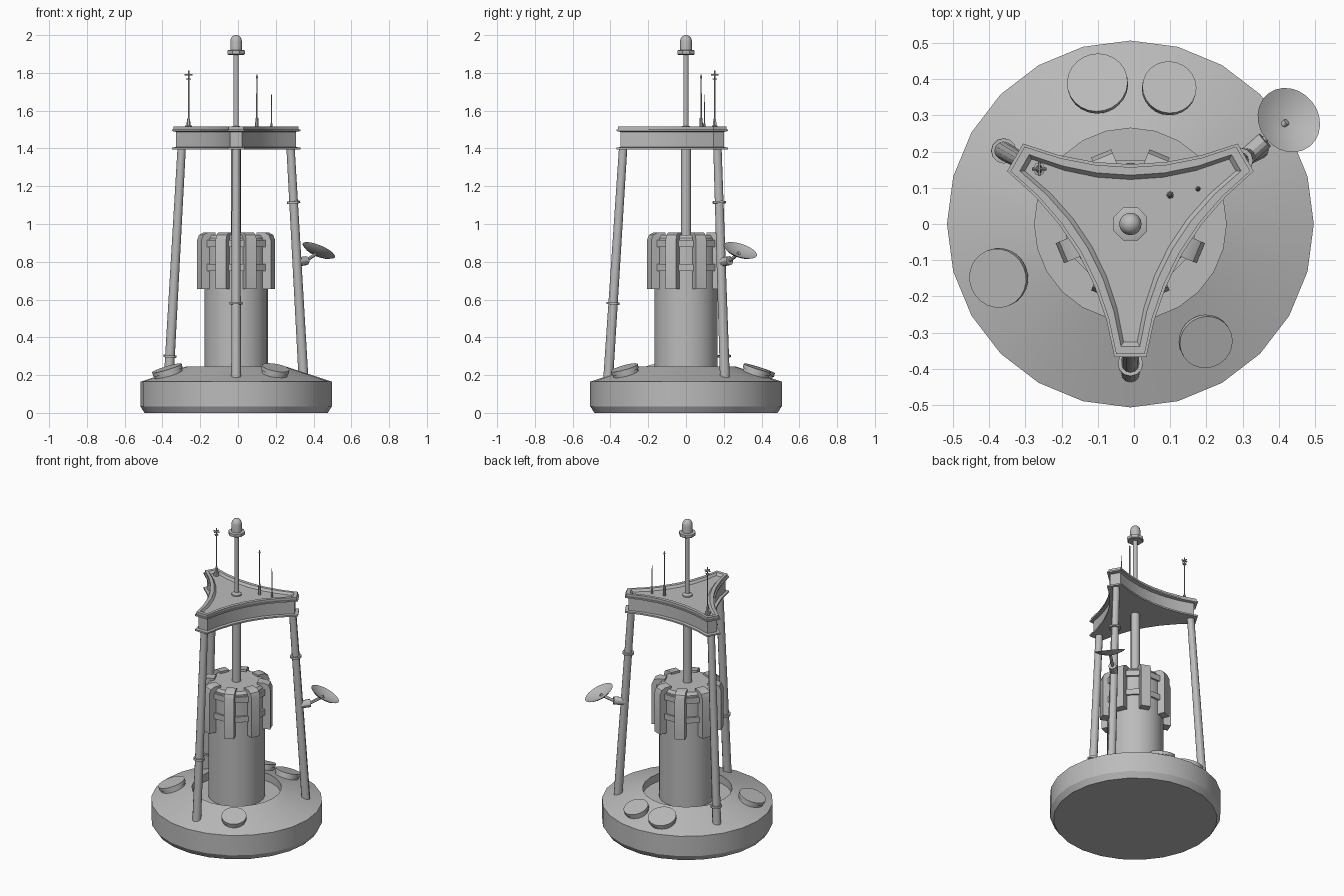
import bpy, bmesh
from math import sin, cos, pi, radians
from mathutils import Vector, Matrix

cube = bpy.data.objects.get("Cube")
if cube:
    bpy.data.objects.remove(cube, do_unlink=True)

CX = -0.01  # buoy axis, shifted by the overhanging dish
parts = []

grey = bpy.data.materials.new("light_grey")
grey.use_nodes = True
grey.diffuse_color = (0.5, 0.5, 0.5, 1)
grey.node_tree.nodes["Principled BSDF"].inputs["Base Color"].default_value = (0.5, 0.5, 0.5, 1)


def polar(r, deg, z=0.0):
    """Point around the buoy axis."""
    return Vector((CX + r * cos(radians(deg)), r * sin(radians(deg)), z))


def finish(name, bm, matrix=None):
    bmesh.ops.recalc_face_normals(bm, faces=bm.faces)
    if matrix:
        bm.transform(matrix)
    mesh = bpy.data.meshes.new(name)
    bm.to_mesh(mesh)
    bm.free()
    mesh.materials.append(grey)
    obj = bpy.data.objects.new(name, mesh)
    bpy.context.collection.objects.link(obj)
    parts.append(obj)
    return obj


def loft(name, loops, matrix=None):
    """Skin a stack of equal-length loops and cap both ends."""
    bm = bmesh.new()
    rings = [[bm.verts.new(p) for p in loop] for loop in loops]
    n = len(rings[0])
    for a, b in zip(rings, rings[1:]):
        for i in range(n):
            j = (i + 1) % n
            bm.faces.new((a[i], a[j], b[j], b[i]))
    bm.faces.new(rings[0])
    bm.faces.new(rings[-1])
    return finish(name, bm, matrix)


def lathe(name, profile, at=(CX, 0, 0), axis=(0, 0, 1), sides=24, phase=0.0):
    """Revolve (radius, height) pairs around an axis through a point."""
    loops = [[(r * cos(phase + 2 * pi * i / sides), r * sin(phase + 2 * pi * i / sides), z)
              for i in range(sides)] for r, z in profile]
    turn = Matrix.Identity(4)
    if Vector(axis).xy.length > 1e-5:
        turn = Vector(axis).to_track_quat('Z', 'Y').to_matrix().to_4x4()
    return loft(name, loops, Matrix.Translation(at) @ turn)


def rod(name, a, b, r1, r2=None, sides=12):
    a, b = Vector(a), Vector(b)
    return lathe(name, [(r1, 0), (r2 or r1, (b - a).length)], a, b - a, sides)


# Float hull with a shallow well around the body
lathe("float_hull", [(0.485, 0), (0.507, 0.035), (0.507, 0.165), (0.265, 0.245),
                     (0.265, 0.195), (0.16, 0.195)])

# Central body and its cage of bands and ribs
lathe("central_body", [(0.168, 0.19), (0.168, 0.925), (0.155, 0.942)])
for name, z in (("lower_band", 0.75), ("upper_band", 0.878)):
    lathe(name, [(0.16, z), (0.192, z), (0.192, z + 0.037), (0.16, z + 0.037)],
          sides=8, phase=pi / 8)
rib = [(0.16, 0.657), (0.211, 0.657), (0.211, 0.915), (0.2, 0.942), (0.175, 0.955),
       (0.13, 0.955), (0.13, 0.935), (0.16, 0.93)]
for k in range(8):
    loft("body_rib", [[(r, side * 0.03, z) for r, z in rib] for side in (-1, 1)],
         Matrix.Translation((CX, 0, 0)) @ Matrix.Rotation(pi / 8 + k * pi / 4, 4, 'Z'))

# Central mast and lamp
lathe("lower_mast", [(0.027, 0.93), (0.027, 1.4)], sides=16)
lathe("mast_collar", [(0.03, 1.495), (0.03, 1.512), (0.016, 1.52)], sides=16)
lathe("upper_mast", [(0.0135, 1.49), (0.0135, 1.91)], sides=16)
lathe("lamp_flange", [(0.045, 1.896), (0.05, 1.9), (0.05, 1.918), (0.045, 1.92)],
      sides=8, phase=pi / 8)
lathe("lamp", [(0.031, 1.915), (0.031, 1.968), (0.027, 1.984), (0.018, 1.995), (0.006, 2.0)],
      sides=16)


# Three-pointed platform with concave sides
def platform_loop(inset, z):
    tip, half, waist = 0.368 - inset, 0.044 - inset * 0.6, 0.165 - inset
    loop = []
    for k in range(3):
        ang = 30 + 120 * k
        start = Matrix.Rotation(radians(ang), 3, 'Z') @ Vector((tip, half, 0))
        end = Matrix.Rotation(radians(ang + 120), 3, 'Z') @ Vector((tip, -half, 0))
        mid = polar(waist, ang + 60) - Vector((CX, 0, 0))
        control = 2 * mid - (start + end) / 2
        loop.append(Matrix.Rotation(radians(ang), 3, 'Z') @ Vector((tip, -half, 0)))
        for i in range(7):
            t = i / 6
            loop.append(start * (1 - t) ** 2 + control * 2 * t * (1 - t) + end * t * t)
        loop.pop()
    return [(p.x + CX, p.y, z) for p in loop]


loft("platform", [platform_loop(i, z) for i, z in (
    (0.02, 1.395), (0, 1.395), (0, 1.405), (0.02, 1.407), (0.02, 1.488), (0, 1.492),
    (0, 1.501), (0.008, 1.501), (0.008, 1.517), (0.03, 1.517), (0.042, 1.503))])

# Legs, each with one clamp ring
for ang, clamp in ((270, 0.58), (30, 1.115), (150, 0.30)):
    foot, head = polar(0.412, ang, 0.18), polar(0.333, ang, 1.4)
    rod("leg", foot, head, 0.026, 0.022)
    d = (head - foot).normalized()
    c = foot.lerp(head, (clamp - foot.z) / (head.z - foot.z))
    rod("leg_clamp", c - d * 0.006, c + d * 0.006, 0.035)

# Tilted hatches on the hull slope
for x, y, r in ((-0.099, 0.381, 0.084), (0.095, 0.368, 0.075),
                (-0.367, -0.146, 0.082), (0.194, -0.318, 0.074)):
    out = Vector((x - CX, y, 0))
    z = 0.165 + (0.507 - out.length) * 0.33
    axis = out.normalized() * 0.33 + Vector((0, 0, 1))
    lathe("hatch", [(r * 0.93, -0.01), (r * 0.93, 0.014), (r, 0.014), (r, 0.034)],
          (x, y, z), axis)

# Dish on the back left leg
rod("dish_bracket", polar(0.365, 30, 0.797), (0.362, 0.232, 0.806), 0.024)
rod("dish_arm", (0.355, 0.228, 0.803), (0.422, 0.282, 0.847), 0.009)
tilt = Vector((0.37, 0.29, 0.88))
lathe("dish", [(0.012, -0.018), (0.05, -0.01), (0.075, -0.001), (0.093, 0.011),
               (0.075, 0.003), (0.05, -0.005), (0.012, -0.012)],
      (0.424, 0.284, 0.851), tilt)

# Antennas on the platform
lathe("sensor_antenna", [(0.018, 1.5), (0.018, 1.52), (0.011, 1.522), (0.008, 1.555),
                         (0.004, 1.56), (0.004, 1.812)], (-0.262, 0.152, 0), sides=6)
for z, r in ((1.768, 0.012), (1.79, 0.02)):
    rod("sensor_arm_x", (-0.262 - r, 0.152, z), (-0.262 + r, 0.152, z), 0.004, sides=6)
    rod("sensor_arm_y", (-0.262, 0.152 - r, z), (-0.262, 0.152 + r, z), 0.004, sides=6)
lathe("tall_antenna", [(0.01, 1.5), (0.008, 1.56), (0.004, 1.565), (0.003, 1.77),
                       (0.006, 1.775), (0.002, 1.792)], (0.1, 0.08, 0), sides=8)
lathe("short_antenna", [(0.007, 1.5), (0.006, 1.53), (0.003, 1.535), (0.002, 1.685)],
      (0.177, 0.097, 0), sides=8)

# Smooth round surfaces, keep hard edges
bpy.ops.object.select_all(action='DESELECT')
for obj in parts:
    obj.select_set(True)
bpy.context.view_layer.objects.active = parts[0]
bpy.ops.object.shade_smooth_by_angle(angle=radians(30))
